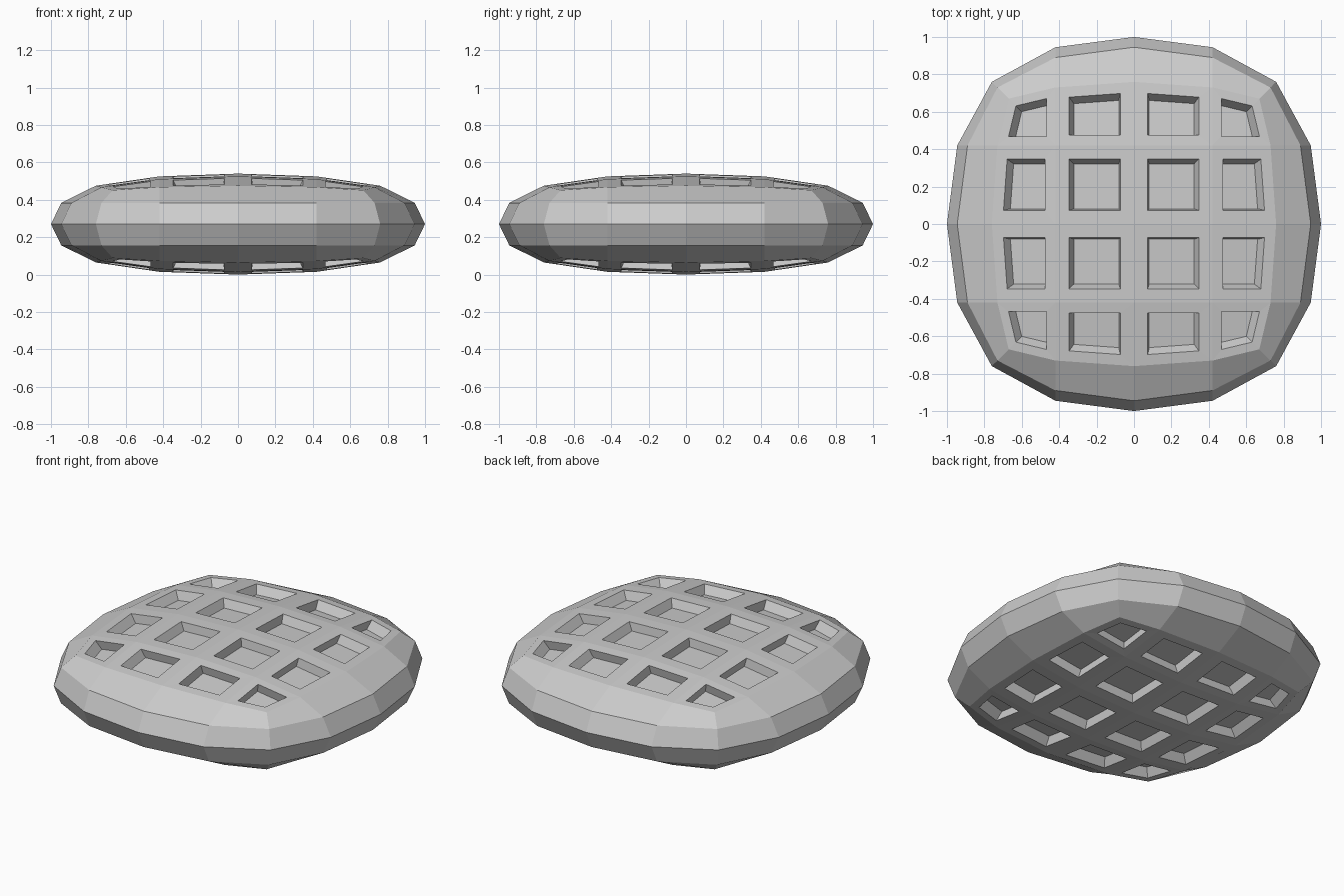
import bpy, bmesh
from mathutils import Vector

old = bpy.data.objects.get("Cube")
if old:
    bpy.data.objects.remove(old, do_unlink=True)

HALF_HEIGHT = 0.27
PIT_DEPTH = 0.05

# Rounded-cube profile: reach of an outer coordinate, by the other two lattice steps
REACH = {(0, 0): 1.0, (0, 1): 0.945, (1, 1): 0.89,
         (0, 2): 0.76, (1, 2): 0.73, (2, 2): 0.67}
STEP = 0.42


def rounded(co):
    steps = [round(c * 2) for c in co]
    result = Vector()
    for axis, s in enumerate(steps):
        others = tuple(sorted(abs(t) for i, t in enumerate(steps) if i != axis))
        size = REACH[others] if abs(s) == 2 else STEP * abs(s)
        result[axis] = size if s > 0 else -size
    result.z = (result.z + 1) * HALF_HEIGHT
    return result


def inset(bm, face):
    bmesh.ops.inset_individual(bm, faces=[face], thickness=0)
    return face.calc_center_median()


# Gridded cube, rounded and flattened into the waffle body
bm = bmesh.new()
bmesh.ops.create_cube(bm, size=2)
bmesh.ops.subdivide_edges(bm, edges=bm.edges[:], cuts=3, use_grid_fill=True)
cells = [f for f in bm.faces if abs(f.calc_center_median().z) > 0.99]
for v in bm.verts:
    v.co = rounded(v.co)

# Square pits in every top and bottom cell
for face in cells:
    middle = inset(bm, face)
    for v in face.verts:
        v.co = v.co.lerp(middle, 0.35)
    middle = inset(bm, face)
    sink = PIT_DEPTH if middle.z < HALF_HEIGHT else -PIT_DEPTH
    shift = Vector((-0.04 * middle.x, -0.04 * middle.y, sink))
    for v in face.verts:
        v.co = v.co.lerp(middle, 0.12) + shift
bmesh.ops.recalc_face_normals(bm, faces=bm.faces[:])

mesh = bpy.data.meshes.new("waffle")
bm.to_mesh(mesh)
bm.free()
waffle = bpy.data.objects.new("waffle", mesh)
bpy.context.collection.objects.link(waffle)

# Plain grey material
grey = bpy.data.materials.new("light_grey")
grey.use_nodes = True
colour = (0.6, 0.6, 0.6, 1)
grey.diffuse_color = colour
grey.node_tree.nodes["Principled BSDF"].inputs["Base Color"].default_value = colour
mesh.materials.append(grey)
